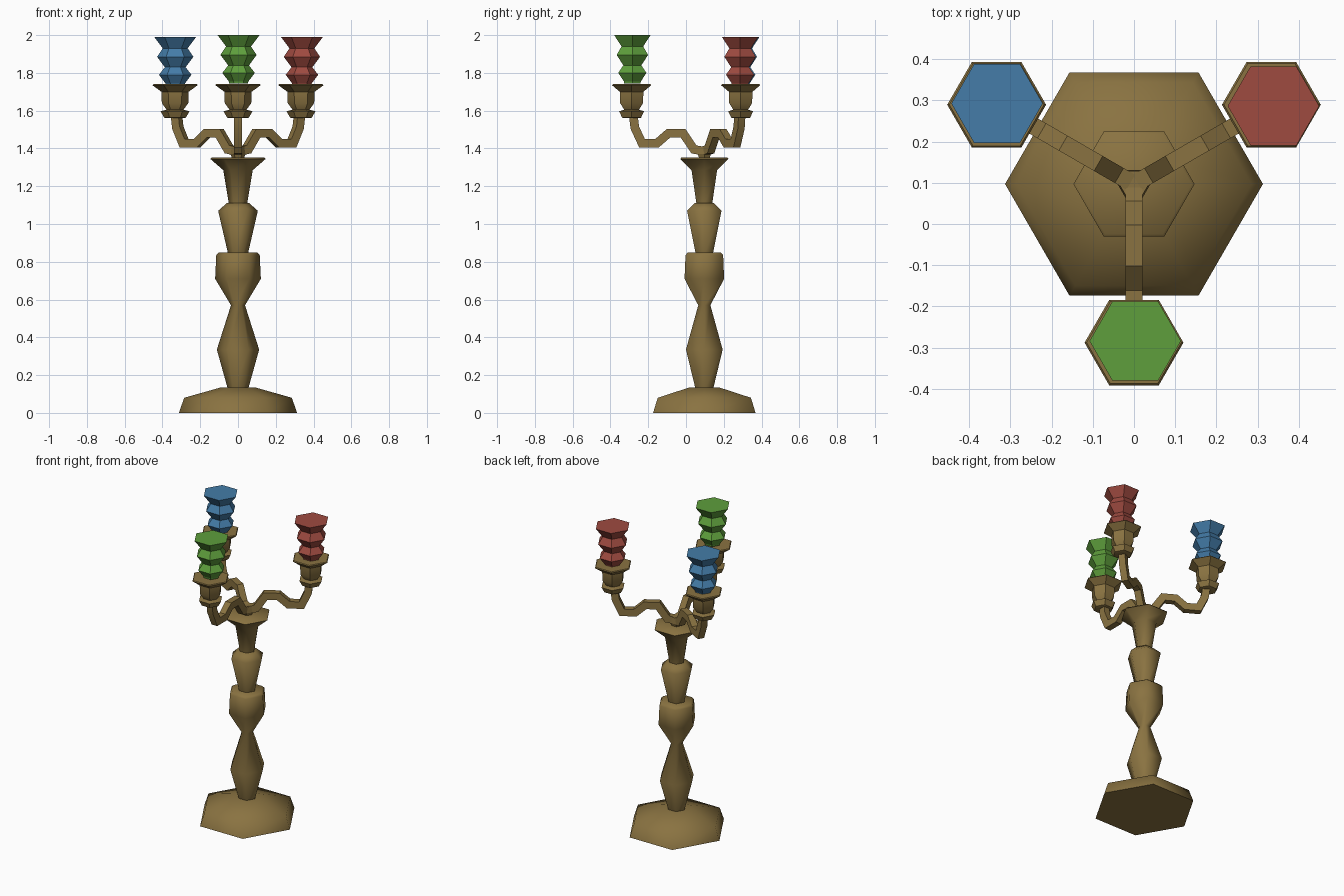
import bpy, bmesh, math
from mathutils import Vector, Matrix

cube = bpy.data.objects.get("Cube")
if cube:
    bpy.data.objects.remove(cube, do_unlink=True)

AXIS = Vector((0, 0.097, 0))


def material(name, rgb):
    m = bpy.data.materials.new(name)
    m.use_nodes = True
    m.diffuse_color = (*rgb, 1)
    m.node_tree.nodes["Principled BSDF"].inputs["Base Color"].default_value = (*rgb, 1)
    return m


brass = material("aged_brass", (0.254, 0.171, 0.053))
red = material("red_wax", (0.342, 0.069, 0.051))
blue = material("blue_wax", (0.058, 0.202, 0.392))
green = material("green_wax", (0.112, 0.342, 0.045))


def finish(name, bm, mat, location, smooth=0):
    bmesh.ops.recalc_face_normals(bm, faces=bm.faces)
    mesh = bpy.data.meshes.new(name)
    bm.to_mesh(mesh)
    bm.free()
    mesh.materials.append(mat)
    ob = bpy.data.objects.new(name, mesh)
    ob.location = location
    bpy.context.collection.objects.link(ob)
    if smooth:
        bpy.ops.object.select_all(action="DESELECT")
        ob.select_set(True)
        bpy.context.view_layer.objects.active = ob
        bpy.ops.object.shade_smooth_by_angle(angle=math.radians(smooth))
    return ob


def turned(name, profile, mat, location, smooth=0, sides=6):
    """Hexagonal turned part from (radius, height) pairs, capped at both ends."""
    bm = bmesh.new()
    rings = []
    for r, z in profile:
        rings.append([bm.verts.new((r * math.cos(a), r * math.sin(a), z))
                      for a in (math.tau * i / sides for i in range(sides))])
    for low, high in zip(rings, rings[1:]):
        for i in range(sides):
            j = (i + 1) % sides
            bm.faces.new((low[i], low[j], high[j], high[i]))
    bm.faces.new(rings[0][::-1])
    bm.faces.new(rings[-1])
    return finish(name, bm, mat, location, smooth)


def bar(name, path, width, thick, mat, angle):
    """Square bar bent along a (distance, height) path, turned about the axis."""
    pts = [Vector(p) for p in path]
    bm = bmesh.new()
    turn = Matrix.Rotation(angle, 3, "Z")
    sections = []
    for i, p in enumerate(pts):
        before = (p - pts[i - 1]).normalized() if i else None
        after = (pts[i + 1] - p).normalized() if i < len(pts) - 1 else None
        before, after = before or after, after or before
        n1, n2 = Vector((-before.y, before.x)), Vector((-after.y, after.x))
        mitre = (n1 + n2).normalized()
        off = mitre * (thick / 2 / mitre.dot(n1))
        ring = []
        for s, w in ((-1, -1), (-1, 1), (1, 1), (1, -1)):
            q = p + off * s
            ring.append(bm.verts.new(turn @ Vector((q.x, w * width / 2, q.y))))
        sections.append(ring)
    for a, b in zip(sections, sections[1:]):
        for i in range(4):
            j = (i + 1) % 4
            bm.faces.new((a[i], a[j], b[j], b[i]))
    bm.faces.new(sections[0][::-1])
    bm.faces.new(sections[-1])
    return finish(name, bm, mat, AXIS, 35)


# Foot and stacked stem
turned("base", [(0.313, 0), (0.285, 0.08), (0.09, 0.135)], brass, AXIS, 62)
turned("lower_stem", [(0.052, 0.12), (0.112, 0.335), (0.037, 0.57), (0.121, 0.71),
                      (0.115, 0.835), (0.1, 0.85)], brass, AXIS, 62)
turned("middle_stem", [(0.052, 0.84), (0.105, 1.07), (0.06, 1.11)], brass, AXIS, 62)
turned("upper_stem", [(0.047, 1.1), (0.078, 1.285), (0.147, 1.345), (0.14, 1.352)],
       brass, AXIS, 62)
turned("centre_knob", [(0.03, 1.345), (0.04, 1.37), (0.036, 1.41)], brass, AXIS)

# Three arms, each with a cup and a ridged candle
arm_path = [(0, 1.385), (0.055, 1.395), (0.112, 1.48), (0.19, 1.48),
            (0.25, 1.428), (0.33, 1.428), (0.368, 1.51), (0.376, 1.575)]
cup_profile = [(0.05, 1.56), (0.058, 1.563), (0.076, 1.597), (0.045, 1.605),
               (0.07, 1.64), (0.072, 1.7), (0.12, 1.735), (0.115, 1.74)]
candle_profile = [(0.05, 1.735), (0.052, 1.745), (0.086, 1.79), (0.055, 1.83),
                  (0.096, 1.885), (0.066, 1.93), (0.111, 1.99)]
arms = [("left", 30, red, (0.005, -0.003, 0)),
        ("right", 150, blue, (0.001, 0.003, 0)),
        ("front", 270, green, (0.003, 0.004, 0.01))]
for side, degrees, wax, lean in arms:
    angle = math.radians(degrees)
    spot = AXIS + 0.385 * Vector((math.cos(angle), math.sin(angle), 0))
    bar(side + "_arm", arm_path, 0.042, 0.046, brass, angle)
    turned(side + "_cup", cup_profile, brass, spot, 35)
    turned(side + "_candle", candle_profile, wax, spot + Vector(lean))
